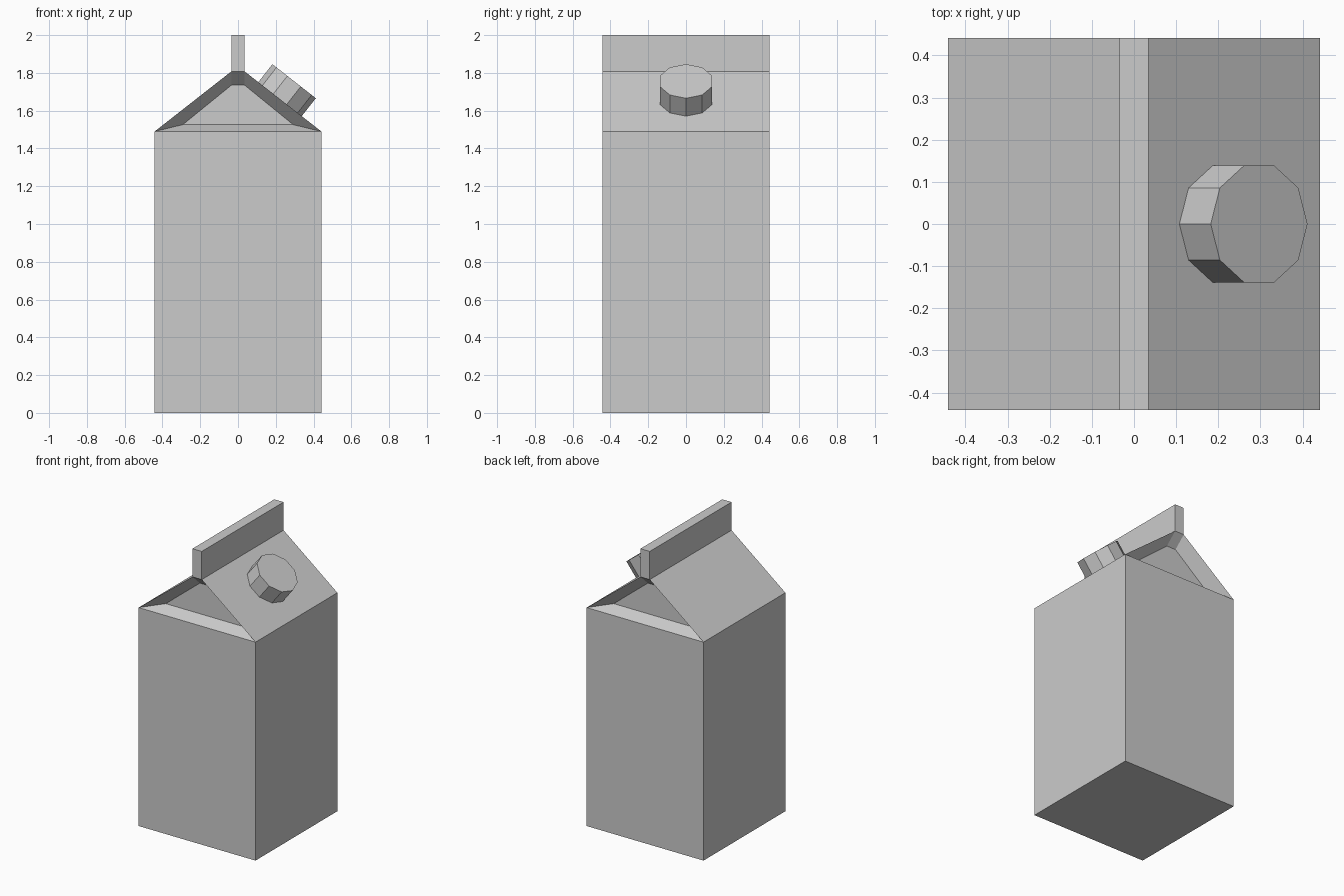
import bpy, bmesh, math
from mathutils import Vector, Matrix

if "Cube" in bpy.data.objects:
    bpy.data.objects.remove(bpy.data.objects["Cube"])

HALF, FIN = 0.441, 0.035            # half width of the carton, half thickness of the fin
Z_SHOULDER, Z_RIDGE, Z_TOP = 1.49, 1.808, 2.0
RECESS = 0.08


def finish(bm, name):
    bmesh.ops.recalc_face_normals(bm, faces=bm.faces)
    mesh = bpy.data.meshes.new(name)
    bm.to_mesh(mesh)
    bm.free()
    obj = bpy.data.objects.new(name, mesh)
    bpy.context.collection.objects.link(obj)
    return obj


# Carton: stacked cross-section levels with walls around
bm = bmesh.new()
levels = [(HALF, 0), (HALF, Z_SHOULDER), (FIN, Z_RIDGE), (FIN, Z_TOP)]
rings = [[bm.verts.new((sx * w, sy * HALF, z))
          for sx, sy in ((-1, -1), (1, -1), (1, 1), (-1, 1))] for w, z in levels]
bm.faces.new(rings[0])
bm.faces.new(rings[-1])
gables = []
for level, (low, high) in enumerate(zip(rings, rings[1:])):
    for i in range(4):
        j = (i + 1) % 4
        face = bm.faces.new((low[i], low[j], high[j], high[i]))
        if level == 1 and i in (0, 2):
            gables.append(face)

# Recessed gable panels at front and back
bmesh.ops.recalc_face_normals(bm, faces=bm.faces)
bm.normal_update()
bmesh.ops.inset_individual(bm, faces=gables, thickness=0.02)
for face in gables:
    mid = face.calc_center_bounds().z
    for v in face.verts:
        upper = v.co.z > mid
        v.co = (math.copysign(FIN if upper else 0.292, v.co.x),
                math.copysign(HALF - RECESS, v.co.y),
                1.735 if upper else 1.526)
finish(bm, "carton")

# Ten-sided screw cap standing on the right roof slope, one corner pointing downhill
normal = Vector((Z_RIDGE - Z_SHOULDER, 0, HALF - FIN)).normalized()
slope = Vector((normal.z, 0, -normal.x))
height, radius = 0.122, 0.146
base = Vector((0.297, 0, 1.756)) - normal * height
bm = bmesh.new()
lower, upper = [[bm.verts.new(base + normal * h
                              + slope * radius * math.cos(math.tau * i / 10)
                              + Vector((0, radius * math.sin(math.tau * i / 10), 0)))
                 for i in range(10)] for h in (0, height)]
bm.faces.new(lower)
bm.faces.new(upper)
for i in range(10):
    j = (i + 1) % 10
    bm.faces.new((lower[i], lower[j], upper[j], upper[i]))
finish(bm, "screw_cap")
